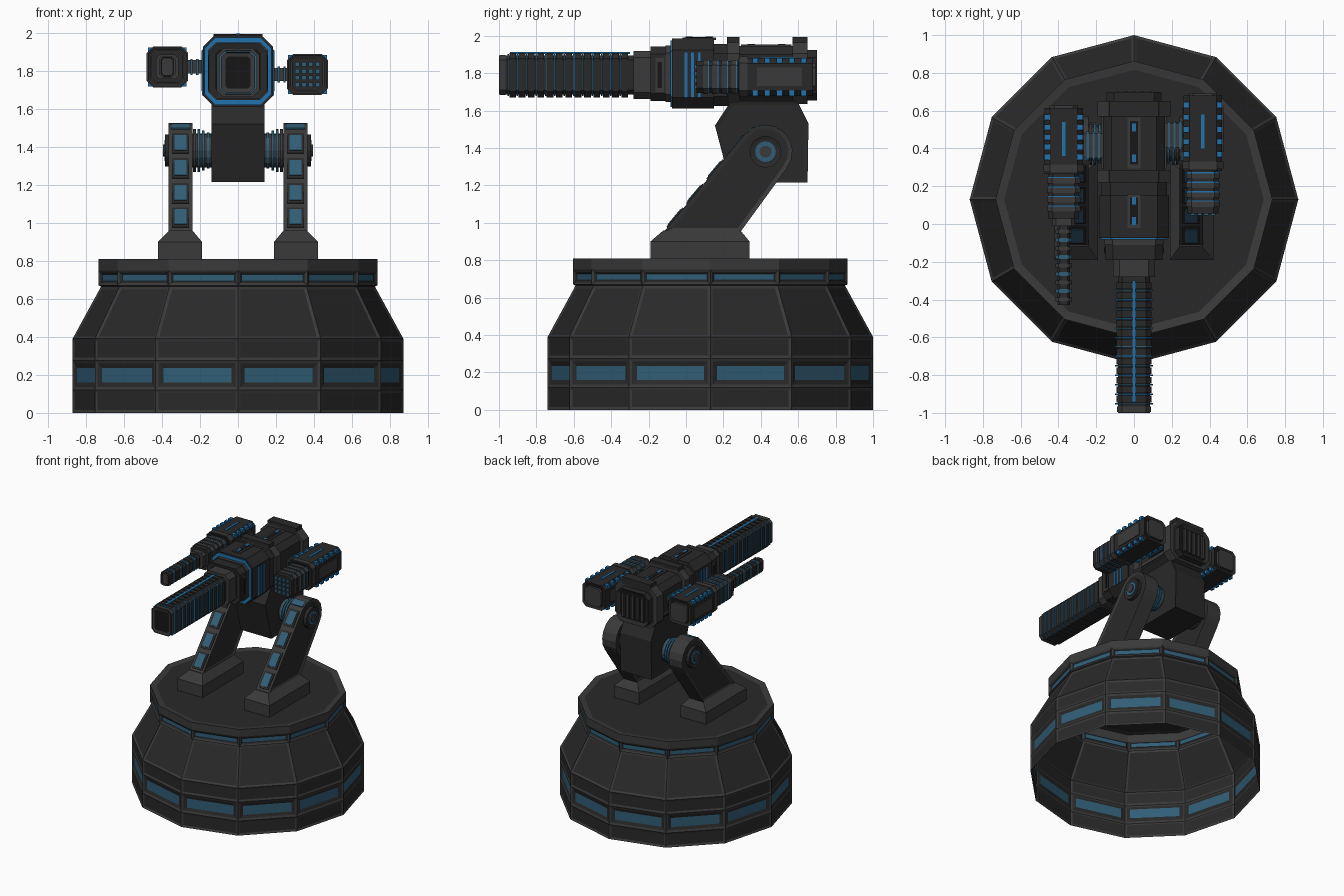
import bpy, bmesh, math
from mathutils import Matrix

if "Cube" in bpy.data.objects:
    bpy.data.objects.remove(bpy.data.objects["Cube"])

def material(name, r, g, b):
    m = bpy.data.materials.new(name)
    m.diffuse_color = (r, g, b, 1)
    m.use_nodes = True
    m.node_tree.nodes["Principled BSDF"].inputs["Base Color"].default_value = m.diffuse_color
    return m

DARK = material("dark_panel", .022, .022, .022)
RIB = material("rib_grey", .042, .042, .042)
BLACK = material("black_recess", .008, .008, .008)
GLASS = material("blue_glass", .03, .11, .18)
GLOW = material("blue_glow", .015, .17, .42)

def finish(bm, name, *mats):
    me = bpy.data.meshes.new(name)
    bm.to_mesh(me)
    bm.free()
    for m in mats:
        me.materials.append(m)
    ob = bpy.data.objects.new(name, me)
    bpy.context.collection.objects.link(ob)
    return ob

def prism(name, pts, axis, a0, a1, mat, inset=None, inner=DARK):
    """Extrude a 2D outline along x (pts = y,z) or y (pts = x,z); inset = (width, depth, end sign)."""
    bm = bmesh.new()
    co = (lambda p, a: (a, p[0], p[1])) if axis == 0 else (lambda p, a: (p[0], a, p[1]))
    A = [bm.verts.new(co(p, a0)) for p in pts]
    B = [bm.verts.new(co(p, a1)) for p in pts]
    n = len(pts)
    caps = [bm.faces.new(A), bm.faces.new(B)]
    for i in range(n):
        bm.faces.new((A[i], A[(i + 1) % n], B[(i + 1) % n], B[i]))
    bmesh.ops.recalc_face_normals(bm, faces=bm.faces[:])
    if inset:
        w, d, side = inset
        fs = [f for f in caps if f.normal[axis] * side >= 0]
        bmesh.ops.inset_individual(bm, faces=fs, thickness=w, depth=d, use_even_offset=True)
        for f in fs:
            f.material_index = 1
    return finish(bm, name, mat, inner)

def octagon(cx, cz, hx, hz, c):
    return [(cx - hx, cz - hz + c), (cx - hx + c, cz - hz), (cx + hx - c, cz - hz), (cx + hx, cz - hz + c),
            (cx + hx, cz + hz - c), (cx + hx - c, cz + hz), (cx - hx + c, cz + hz), (cx - hx, cz + hz - c)]

def shell(name, cx, cz, hx, hz, c, y0, y1, mat=DARK, inset=None, inner=BLACK):
    return prism(name, octagon(cx, cz, hx, hz, c), 1, y0, y1, mat, inset, inner)

def disc(name, y, z, r, x0, x1, mat, inset=None, n=16):
    pts = [(y + r * math.cos(2 * math.pi * i / n), z + r * math.sin(2 * math.pi * i / n)) for i in range(n)]
    return prism(name, pts, 0, x0, x1, mat, inset)

def box(name, c, size, mat, tilt=0):
    bm = bmesh.new()
    M = Matrix.Translation(c) @ Matrix.Rotation(tilt, 4, 'X') @ Matrix.Diagonal((*size, 1))
    bmesh.ops.create_cube(bm, size=1, matrix=M)
    return finish(bm, name, mat)

# Twelve-sided open-bottomed base shell with inset panels and window bands
profile = [(.87, 0), (.87, .12), (.87, .275), (.87, .39), (.72, .665), (.733, .67), (.733, .75), (.733, .81)]
bm = bmesh.new()
rings = [[bm.verts.new((r * math.cos(math.radians(30 * i)), .13 + r * math.sin(math.radians(30 * i)), z))
          for i in range(12)] for r, z in profile]
rows = [[bm.faces.new((lo[i], lo[(i + 1) % 12], hi[(i + 1) % 12], hi[i])) for i in range(12)]
        for lo, hi in zip(rings, rings[1:])]
cap = [bm.faces.new(rings[-1])]
bm.normal_update()
def panel(fs, w, d, idx):
    bmesh.ops.inset_individual(bm, faces=fs, thickness=w, depth=d, use_even_offset=True)
    for f in fs:
        f.material_index = idx
for k in (0, 1, 2, 3):
    panel(rows[k], .016, -.006, 1)
panel(rows[5], .012, -.006, 1)
panel(rows[1], .024, -.008, 2)
panel(rows[5], .011, -.008, 2)
panel(cap, .045, -.006, 1)
finish(bm, "base_shell", RIB, DARK, GLASS)

# Feet, slanted legs, leg windows and pivot hubs, mirrored left and right
PY, PZ, PR = .425, 1.38, .145
arc = [(PY + PR * math.cos(math.radians(a)), PZ + PR * math.sin(math.radians(a)))
       for a in [139 - 22.5 * i for i in range(9)]]
for s, side in ((1, "right"), (-1, "left")):
    bm = bmesh.new()
    levels = [(.19, .42, -.19, .34, .80), (.19, .42, -.19, .34, .90), (.24, .36, -.12, .29, .96)]
    loops = [[bm.verts.new((s * x, y, z)) for x, y in ((a, c), (b, c), (b, d), (a, d))] for a, b, c, d, z in levels]
    for lo, hi in zip(loops, loops[1:]):
        for i in range(4):
            bm.faces.new((lo[i], lo[(i + 1) % 4], hi[(i + 1) % 4], hi[i]))
    bm.faces.new(loops[0])
    bm.faces.new(loops[-1])
    bmesh.ops.recalc_face_normals(bm, faces=bm.faces[:])
    finish(bm, side + "_foot", RIB)
    prism(side + "_leg", [(-.12, .95)] + arc + [(.29, .95)], 0, s * .24, s * .365, RIB, (.022, -.008, 0))
    for z in (1.026, 1.153, 1.284, 1.416):
        y = -.12 + (z - .95) * .435 / .525
        box(side + "_leg_window_frame", (s * .302, y, z), (.09, .135, .012), DARK, math.radians(50))
        box(side + "_leg_window", (s * .302, y, z), (.064, .105, .02), GLASS, math.radians(50))
    box(side + "_leg_cap_light", (s * .302, .36, 1.505), (.10, .055, .012), GLASS, math.radians(27))
    disc(side + "_outer_hub", PY, PZ, .085, s * .35, s * .385, DARK, (.018, -.006, s))
    disc(side + "_hub_ring", PY, PZ, .055, s * .37, s * .387, GLASS)
    disc(side + "_hub_bolt", PY, PZ, .032, s * .38, s * .394, RIB)
    disc(side + "_axle", PY, PZ, .09, s * .12, s * .25, RIB)
    for x, r in ((.15, .095), (.175, .105), (.20, .112), (.222, .112)):
        disc(side + "_axle_ring", PY, PZ, r, s * x, s * (x + .014), GLASS if x < .21 else RIB)

# Pivoting mount block under the gun
prism("mount_block", [(.24, 1.65), (.155, 1.52), (.235, 1.215), (.65, 1.215), (.655, 1.53), (.595, 1.65)],
      0, -.14, .14, DARK, (.02, -.005, 0))

# Main gun body, from rear to front
Z = 1.79
shell("gun_rear_cap", 0, Z, .145, .135, .04, .64, .70, DARK, (.025, -.015, 1))
for i in range(5):
    box("rear_vent_fin", (-.088 + .044 * i, .69, Z), (.022, .022, .19), RIB)
shell("gun_body", 0, Z + .005, .165, .15, .045, .2, .65)
for y0, y1 in ((.22, .285), (.57, .65)):
    shell("gun_clamp", 0, 1.8, .192, .165, .06, y0, y1, RIB)
    box("clamp_top_plate", (0, (y0 + y1) / 2, 1.965), (.26, y1 - y0, .055), DARK)
shell("gun_collar", 0, Z, .175, .165, .05, .14, .23)
shell("gun_housing", 0, 1.797, .185, .187, .06, -.075, .15)
shell("housing_light_ring", 0, 1.797, .176, .178, .056, -.083, -.07, GLOW)
shell("housing_front", 0, 1.797, .15, .145, .04, -.19, -.07, DARK, (.03, -.006, -1))
shell("housing_front_band", 0, 1.797, .157, .152, .042, -.11, -.08, RIB)
for s in (1, -1):
    for y in (.0, .035, .07):
        box("housing_side_light", (s * .184, y, Z), (.01, .014, .24), GLOW)
    box("front_side_slot", (s * .15, -.14, Z), (.012, .045, .18), RIB)
    box("front_side_slot_inner", (s * .153, -.14, Z), (.012, .024, .14), BLACK)
    box("body_side_rail", (s * .165, .43, 1.72), (.014, .28, .03), RIB)
# Top hatches
for y, h, top in ((.43, .27, 1.945), (.07, .18, 1.984)):
    box("top_hatch", (0, y, top), (.07, h, .014), RIB)
    box("top_hatch_slot", (0, y, top + .002), (.04, h - .04, .014), BLACK)
    for k in (-1, 1):
        box("top_hatch_light", (0, y + k * h * .3, top + .004), (.02, .04, .014), GLOW)

# Main barrel with ribs, light rings and hollow muzzle
shell("barrel_collar", 0, Z, .112, .128, .035, -.28, -.18, RIB)
shell("barrel", 0, Z, .085, .105, .025, -1, -.27, DARK, (.022, -.12, -1))
shell("muzzle_band", 0, Z, .09, .108, .027, -.995, -.965, RIB, (.024, -.004, -1))
for i in range(13):
    y = -.945 + .05 * i
    shell("barrel_rib", 0, Z, .093, .119, .03, y, y + .036)
    shell("barrel_light_ring", 0, Z, .1, .113, .03, y - .010, y - .002, GLOW if i % 2 else GLASS)
box("barrel_top_light", (0, -.62, 1.907), (.018, .64, .01), GLOW)

def pod(side, x, z, y0, y1, y2, arm_y):
    """Side weapon: rear case y1..y2, front sleeve y0..y1, arm joining it to the gun body."""
    s = 1 if x > 0 else -1
    shell(side + "_pod_case", x, z, .102, .102, .03, y1, y2, DARK, (.02, -.008, 0))
    shell(side + "_pod_rear", x, z, .075, .075, .025, y2 - .02, y2 + .012, RIB)
    shell(side + "_pod_ring", x, z, .108, .108, .034, y1 + .01, y1 + .05, RIB)
    shell(side + "_pod_sleeve", x, z, .082, .085, .025, y0, y1 + .01, DARK)
    for k in range(4):
        y = y0 + .035 + k * .05
        shell(side + "_sleeve_ring", x, z, .089, .091, .028, y, y + .028, RIB)
        shell(side + "_sleeve_light", x, z, .087, .089, .027, y + .028, y + .034, GLOW)
    box(side + "_pod_top_light", (x, (y1 + y2) / 2 + .01, z + .102), (.018, .18, .01), GLOW)
    for k in range(5):
        y = y1 + .09 + k * (y2 - y1 - .14) / 4
        for t in (-1, 1):
            for v in (-1, 1):
                box(side + "_pod_tooth", (x + t * .088, y, z + v * .088), (.028, .03, .028), GLOW)
    for t in (-1, 1):
        box(side + "_pod_side_plate", (x + t * .102, (y1 + y2) / 2 + .02, z), (.012, .24, .1), RIB)
    box(side + "_pod_arm", (s * .215, arm_y, z), (.13, .13, .07), RIB)
    for k in (.185, .215, .245):
        box(side + "_arm_ring", (s * k, arm_y, z), (.012, .15, .085), GLASS)

# Left pod with a thin ribbed barrel
pod("left", -.372, 1.82, .03, .265, .615, .415)
shell("left_barrel_collar", -.372, 1.82, .06, .065, .02, -.01, .04, RIB)
shell("left_barrel", -.372, 1.82, .034, .05, .014, -.43, 0, DARK, (.012, -.06, -1))
for i in range(9):
    shell("left_barrel_rib", -.372, 1.82, .043, .056, .016, -.41 + .045 * i, -.39 + .045 * i,
          GLASS if i % 2 else RIB)

# Right pod with a four by four launcher face
pod("right", .365, 1.78, .055, .28, .68, .47)
for i in range(4):
    for j in range(4):
        box("launch_tube", (.365 + (i - 1.5) * .036, .053, 1.78 + (j - 1.5) * .036), (.024, .016, .024), GLASS)
